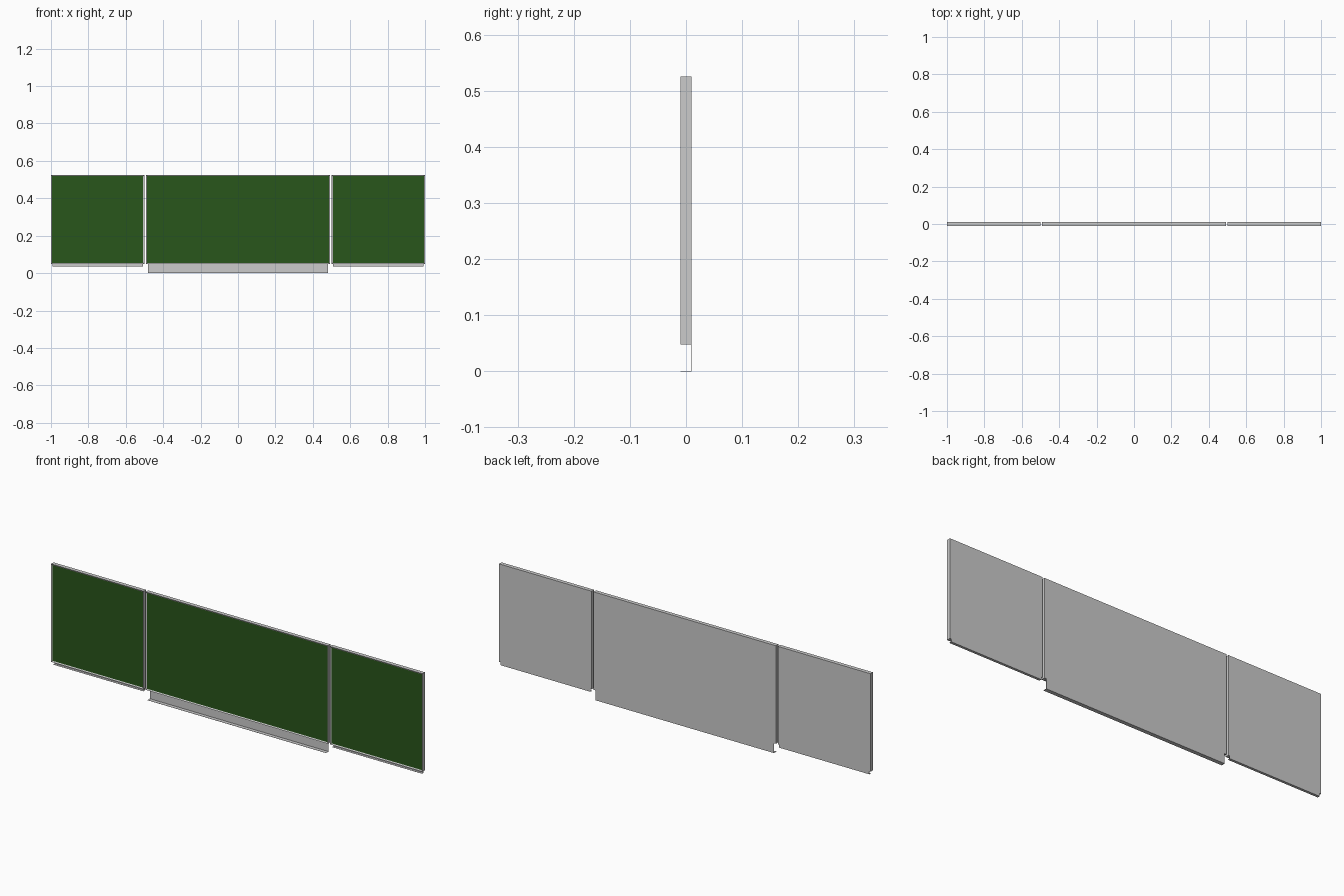
import bpy, bmesh

if "Cube" in bpy.data.objects:
    bpy.data.objects.remove(bpy.data.objects["Cube"])

HALF_Y = 0.0095      # half thickness of the panels
Z0, Z1 = 0.048, 0.525
RIM = 0.008          # visible frame width
RECESS = 0.003
SHEET = 0.0008       # tray sheet thickness

green = bpy.data.materials.new("chalkboard_green")
green.diffuse_color = (0.022, 0.092, 0.0105, 1)
green.use_nodes = True
green.node_tree.nodes["Principled BSDF"].inputs["Base Color"].default_value = green.diffuse_color


def finish(bm, name):
    bmesh.ops.recalc_face_normals(bm, faces=bm.faces)
    mesh = bpy.data.meshes.new(name)
    bm.to_mesh(mesh)
    bm.free()
    obj = bpy.data.objects.new(name, mesh)
    bpy.context.collection.objects.link(obj)
    return obj


def panel(name, x0, x1):
    """Framed board: a slab whose front is inset and recessed."""
    bm = bmesh.new()
    bmesh.ops.create_cube(bm, size=1)
    for v in bm.verts:
        v.co.x = x0 if v.co.x < 0 else x1
        v.co.y = -HALF_Y if v.co.y < 0 else HALF_Y
        v.co.z = Z0 if v.co.z < 0 else Z1
    bm.normal_update()
    front = min(bm.faces, key=lambda f: f.calc_center_median().y)
    bmesh.ops.inset_region(bm, faces=[front], thickness=RIM)
    for v in front.verts:
        v.co.y += RECESS
    front.material_index = 1
    obj = finish(bm, name)
    obj.data.materials.append(None)
    obj.data.materials.append(green)


def tray(name, x0, x1, bottom, front_y):
    """L-shaped sheet: back plate hanging from the panel plus a ledge."""
    b, t = HALF_Y, SHEET
    profile = [(b, Z0), (b, bottom), (front_y, bottom),
               (front_y, bottom + t), (b - t, bottom + t), (b - t, Z0)]
    bm = bmesh.new()
    face = bm.faces.new([bm.verts.new((x0, y, z)) for y, z in profile])
    ext = bmesh.ops.extrude_face_region(bm, geom=[face], use_keep_orig=True)
    moved = [g for g in ext["geom"] if isinstance(g, bmesh.types.BMVert)]
    bmesh.ops.translate(bm, verts=moved, vec=(x1 - x0, 0, 0))
    finish(bm, name)


# Centre board with its deep chalk tray
panel("centre_board", -0.491, 0.491)
tray("centre_tray", -0.481, 0.481, 0.0, -HALF_Y)

# Wing boards with shallow trays
for side, sx in (("left", -1), ("right", 1)):
    panel(side + "_board", *sorted((sx * 0.501, sx * 1.0)))
    tray(side + "_tray", *sorted((sx * 0.508, sx * 0.993)), 0.034, -0.003)
